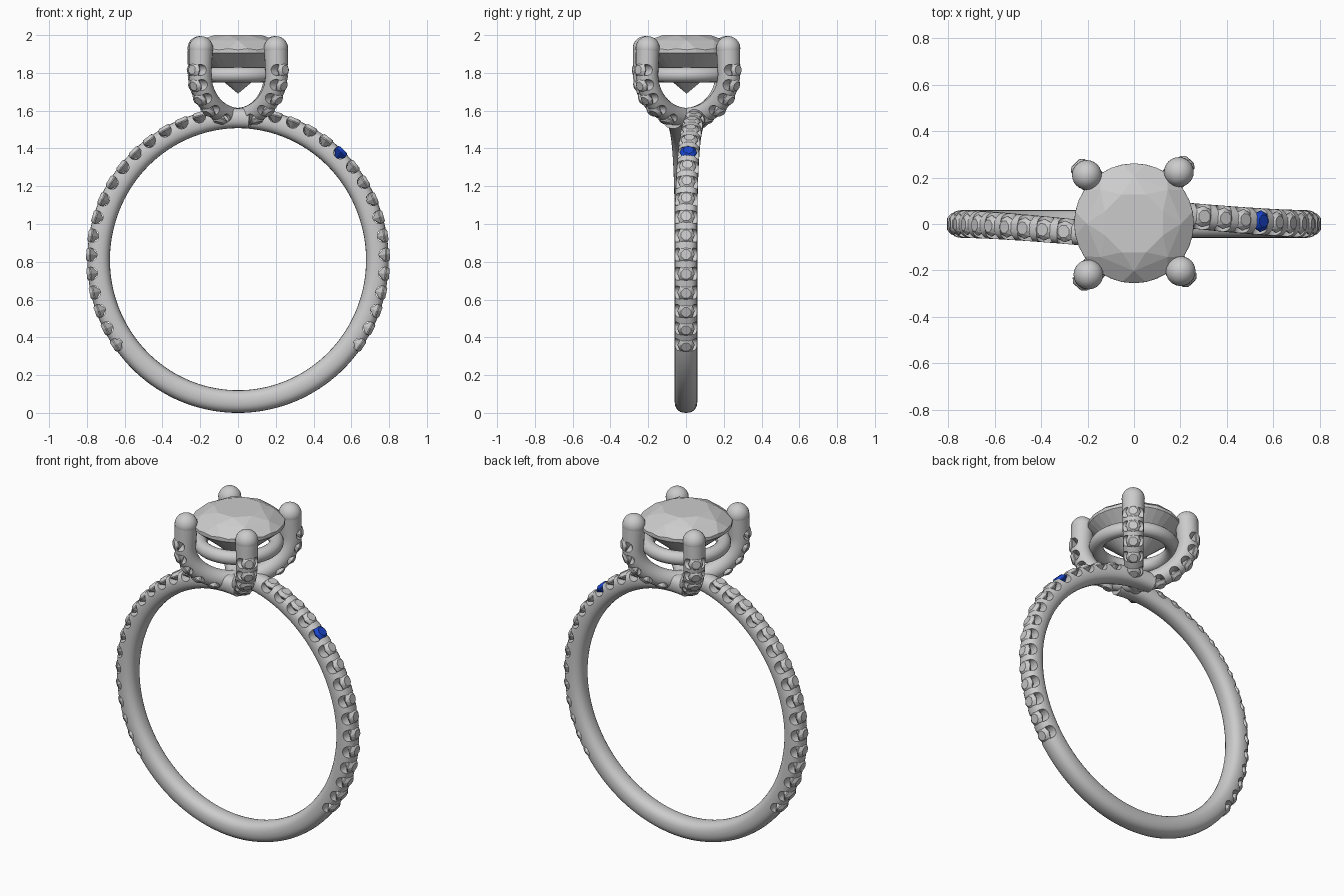
import bpy, bmesh
from math import sin, cos, pi, radians, copysign
from mathutils import Vector, Matrix

if "Cube" in bpy.data.objects:
    bpy.data.objects.remove(bpy.data.objects["Cube"])


def new_object(name, bm, smooth=False):
    bmesh.ops.recalc_face_normals(bm, faces=bm.faces)
    me = bpy.data.meshes.new(name)
    bm.to_mesh(me)
    bm.free()
    ob = bpy.data.objects.new(name, me)
    bpy.context.collection.objects.link(ob)
    if smooth:
        shade(ob)
    return ob


def activate(ob):
    bpy.ops.object.select_all(action='DESELECT')
    ob.select_set(True)
    bpy.context.view_layer.objects.active = ob


def shade(ob):
    activate(ob)
    bpy.ops.object.shade_smooth_by_angle(angle=radians(35))


def frame(path, side, t):
    """Point, tangent, sideways and outward directions on a path."""
    p = path(t)
    tan = (path(t + 0.01) - path(t - 0.01)).normalized()
    out = side.cross(tan).normalized()
    return p, tan, tan.cross(out), out


def sweep(bm, path, side, t0, t1, steps, radius, power=2.0, sides=24):
    """Rounded tube along a path, capped at both ends."""
    rings = []
    for i in range(steps + 1):
        t = t0 + (t1 - t0) * i / steps
        p, _, b, o = frame(path, side, t)
        r, ring = radius(t), []
        for k in range(sides):
            a = 2 * pi * k / sides
            u = copysign(abs(cos(a)) ** (2 / power), cos(a)) * r
            v = copysign(abs(sin(a)) ** (2 / power), sin(a)) * r
            ring.append(bm.verts.new(p + b * u + o * v))
        rings.append(ring)
    for r0, r1 in zip(rings, rings[1:]):
        for k in range(sides):
            j = (k + 1) % sides
            bm.faces.new((r0[k], r0[j], r1[j], r1[k]))
    bm.faces.new(rings[0])
    bm.faces.new(rings[-1])


def gem_bmesh(rings, culet):
    """Faceted stone: hull of rings given as (count, radius, z, turn)."""
    bm = bmesh.new()
    for n, r, z, turn in rings:
        for k in range(n):
            a = 2 * pi * (k + turn) / n
            bm.verts.new((r * cos(a), r * sin(a), z))
    bm.verts.new((0, 0, culet))
    bmesh.ops.convex_hull(bm, input=bm.verts)
    return bm


def gem_matrix(path, side, t, lift):
    p, tan, b, o = frame(path, side, t)
    p = p + o * lift
    return Matrix(((tan.x, b.x, o.x, p.x), (tan.y, b.y, o.y, p.y),
                   (tan.z, b.z, o.z, p.z), (0, 0, 0, 1)))


def cut_notches(ob, matrices, r):
    """Scallop the metal under each small stone with a crosswise cylinder."""
    bm = bmesh.new()
    for m in matrices:
        bmesh.ops.create_cone(bm, cap_ends=True, segments=16, radius1=r, radius2=r, depth=0.3,
                              matrix=m @ Matrix.Rotation(pi / 2, 4, 'X'))
    cutter = new_object("notch_cutter", bm)
    cutter.hide_render = True
    mod = ob.modifiers.new("notches", 'BOOLEAN')
    mod.operation, mod.solver, mod.object = 'DIFFERENCE', 'EXACT', cutter
    activate(ob)
    bpy.ops.object.modifier_apply(modifier=mod.name)
    bpy.data.objects.remove(cutter)
    shade(ob)


# Small stone template, shared by all accent stones
bm = gem_bmesh([(8, 0.028, 0.02, 0.5), (8, 0.046, 0.003, 0), (8, 0.046, -0.003, 0)], -0.042)
small_gem = new_object("small_stone", bm)
gem_mesh = small_gem.data
bpy.data.objects.remove(small_gem)


def place_gem(name, matrix, mesh=gem_mesh):
    ob = bpy.data.objects.new(name, mesh)
    bpy.context.collection.objects.link(ob)
    ob.matrix_world = matrix


# Bypass band: one loop whose two ends slide past each other at the top
Y = Vector((0, 1, 0))


def band_path(a):
    off = abs(a + 90) - 100
    y = 0.07 * (max(off, 0) / 85) ** 2 * (1 if a > -90 else -1)
    return Vector((0.738 * cos(radians(a)), y, 0.81 + 0.75 * sin(radians(a))))


def band_radius(a):
    return 0.06 - 0.008 * max(0, (abs(a + 90) - 110) / 75)


bm = bmesh.new()
sweep(bm, band_path, Y, -275, 95, 148, band_radius, power=2.35)
band = new_object("band", bm)

angles = [-34.5 + 7.3 * k for k in range(16)]
blue = gem_mesh.copy()
blue_mat = bpy.data.materials.new("blue_stone")
blue_mat.diffuse_color = (0.01, 0.06, 0.6, 1)
blue_mat.use_nodes = True
blue_mat.node_tree.nodes["Principled BSDF"].inputs["Base Color"].default_value = blue_mat.diffuse_color
blue.materials.append(blue_mat)
notches = []
for side_name in ("right", "left"):
    for k, a in enumerate(angles):
        t = a if side_name == "right" else -180 - a
        notches.append(gem_matrix(band_path, Y, t, band_radius(t) - 0.016))
        is_blue = side_name == "right" and k == 11
        place_gem(f"{side_name}_band_stone_{k}", gem_matrix(band_path, Y, t, band_radius(t) - 0.014),
                  blue if is_blue else gem_mesh)
cut_notches(band, notches, 0.035)

# Four curved prongs with ball tips and accent stones on their outer side
Z = Vector((0, 0, 1))
tips = {"front_right": (0.205, -0.207), "back_left": (-0.207, 0.215),
        "front_left": (-0.2, -0.222), "back_right": (0.197, 0.228)}
for name, (tx, ty) in tips.items():
    d = Vector((tx, ty, 0))
    reach = d.length
    d.normalize()

    def prong_path(u, d=d, reach=reach):
        if u <= 90:
            return d * reach * sin(radians(u)) + Z * (1.8 - 0.235 * cos(radians(u)))
        return d * (reach - 0.0002 * (u - 90)) + Z * (1.8 + 0.0045 * (u - 90))

    def prong_radius(u):
        return 0.05 + 0.013 * max(0, u) / 119

    side = Z.cross(d)
    bm = bmesh.new()
    sweep(bm, prong_path, side, -8, 119, 40, prong_radius)
    prong = new_object(name + "_prong", bm)
    spots = (26, 44, 61, 77, 93)
    cut_notches(prong, [gem_matrix(prong_path, side, u, prong_radius(u) - 0.014) for u in spots], 0.03)
    for i, u in enumerate(spots):
        m = gem_matrix(prong_path, side, u, prong_radius(u) - 0.012)
        place_gem(f"{name}_prong_stone_{i}", m @ Matrix.Scale(0.9, 4))
    bm = bmesh.new()
    bmesh.ops.create_uvsphere(bm, u_segments=24, v_segments=16, radius=0.064,
                              matrix=Matrix.Translation(prong_path(119)))
    new_object(name + "_prong_tip", bm, smooth=True)

# Seat ring under the centre stone
bpy.ops.mesh.primitive_torus_add(major_radius=0.21, minor_radius=0.04, major_segments=64,
                                 minor_segments=20, location=(0, 0.003, 1.79))
seat = bpy.context.object
seat.name = "seat_ring"
shade(seat)

# Large faceted centre stone
bm = gem_bmesh([(8, 0.135, 2.0, 0.5), (8, 0.205, 1.972, 0), (16, 0.257, 1.928, 0.5),
                (32, 0.258, 1.922, 0), (32, 0.258, 1.905, 0), (8, 0.115, 1.79, 0.5)], 1.69)
stone = new_object("centre_stone", bm)
stone.location.y = 0.003
